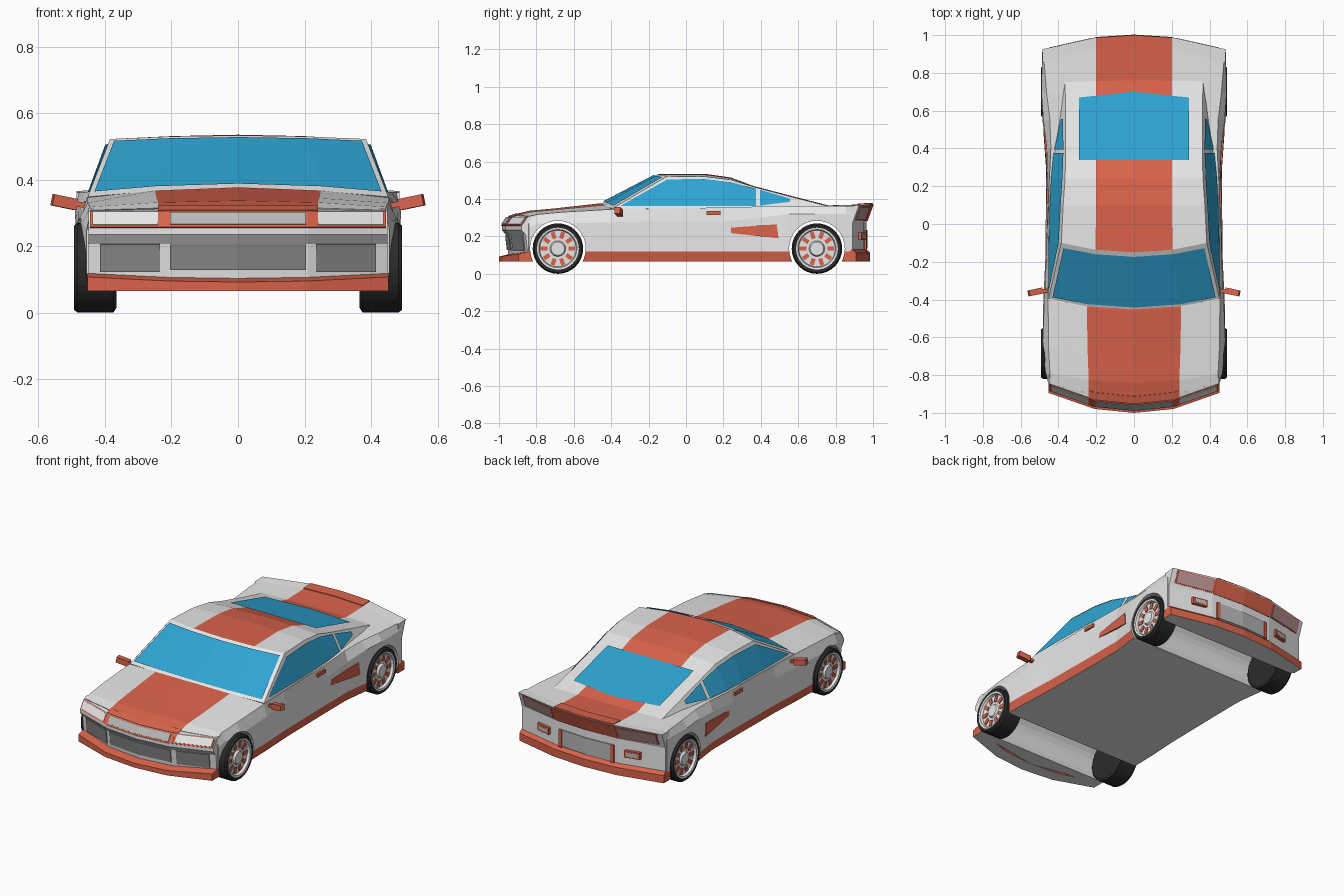
import bpy, bmesh, math
from mathutils import Vector, Matrix

if "Cube" in bpy.data.objects:
    bpy.data.objects.remove(bpy.data.objects["Cube"])


def mat(name, r, g, b):
    m = bpy.data.materials.new(name)
    m.diffuse_color = (r, g, b, 1)
    m.use_nodes = True
    m.node_tree.nodes["Principled BSDF"].inputs["Base Color"].default_value = m.diffuse_color
    return m


PAINT = mat("body_silver", .80, .80, .80)
RED = mat("stripe_red", .70, .125, .07)
GLASS = mat("window_blue", .028, .38, .66)
TYRE = mat("tyre_black", .024, .024, .024)
TRIM = mat("trim_grey", .25, .25, .25)
PANEL = mat("panel_grey", .48, .48, .48)
LAMP = mat("lamp_white", .92, .92, .92)
TAIL = mat("tail_lamp", .50, .30, .29)


def make(name, verts, faces, mats, idx=None):
    me = bpy.data.meshes.new(name)
    me.from_pydata([tuple(v) for v in verts], [], faces)
    for m in mats:
        me.materials.append(m)
    if idx:
        for p, i in zip(me.polygons, idx):
            p.material_index = i
    bm = bmesh.new()
    bm.from_mesh(me)
    bmesh.ops.recalc_face_normals(bm, faces=bm.faces)
    bm.to_mesh(me)
    bm.free()
    ob = bpy.data.objects.new(name, me)
    bpy.context.collection.objects.link(ob)
    return ob


def loft(name, rings, mats, rule=lambda i, j: 0):
    n = len(rings[0])
    verts = [p for r in rings for p in r]
    faces, idx = [], []
    for i in range(len(rings) - 1):
        for j in range(n):
            k = (j + 1) % n
            faces.append((i * n + j, i * n + k, (i + 1) * n + k, (i + 1) * n + j))
            idx.append(rule(i, j))
    faces += [tuple(range(n)), tuple(range(len(verts) - n, len(verts)))]
    return make(name, verts, faces, mats, idx + [0, 0])


def mirrored(half):
    return half + [(-x, y, z) for x, y, z in reversed(half[1:-1])]


def bowed(x, k):
    x = abs(x)
    return k * (.2 * x / .21 if x < .21 else .2 + .8 * (x - .21) / .24)


def sweep(name, prof, x0, x1, bow, m, rise=0):
    """Sweep a y/z profile across x along the V-shaped nose or tail; undersides are painted."""
    xs = [x0] + [x for x in (-.21, 0, .21) if x0 + .001 < x < x1 - .001] + [x1]
    rings = [[(x, y + bowed(x, bow), z + (bowed(x, rise) if z > .07 else 0))
              for y, z in prof] for x in xs]
    n = len(prof)
    return loft(name, rings, [m, PAINT],
                lambda i, j: int(max(prof[j][1], prof[(j + 1) % n][1]) < .07))


def plate(name, a, b, t, x0, x1, bow, m, rise=0):
    dy, dz = b[0] - a[0], b[1] - a[1]
    s = t / math.hypot(dy, dz)
    prof = [a, b, (b[0] + dz * s, b[1] - dy * s), (a[0] + dz * s, a[1] - dy * s)]
    return sweep(name, prof, x0, x1, bow, m, rise)


def box(name, loc, size, m, rot=(0, 0, 0)):
    v = [Vector((x * size[0] / 2, y * size[1] / 2, z * size[2] / 2))
         for x in (-1, 1) for y in (-1, 1) for z in (-1, 1)]
    f = [(0, 1, 3, 2), (4, 5, 7, 6), (0, 1, 5, 4), (2, 3, 7, 6), (0, 2, 6, 4), (1, 3, 7, 5)]
    ob = make(name, v, f, [m])
    ob.location, ob.rotation_euler = loc, rot
    return ob


# lower body: y, bow, top z, stripe x, shoulder x/z, widest x/z, sill x
BODY = [(-.92, .08, .317, .24, .444, .308, .455, .25, .455),
        (-.84, .05, .337, .24, .445, .318, .468, .27, .468),
        (-.70, .04, .350, .245, .452, .33, .485, .27, .485),
        (-.46, .06, .377, .25, .455, .345, .475, .275, .48),
        (-.20, 0, .345, .25, .452, .348, .465, .28, .47),
        (.20, 0, .350, .2, .45, .355, .457, .28, .465),
        (.40, 0, .350, .2, .44, .36, .462, .30, .465),
        (.55, 0, .350, .2, .445, .363, .48, .32, .485),
        (.72, -.03, .365, .2, .462, .362, .49, .32, .49),
        (.945, -.065, .371, .2, .478, .362, .487, .32, .487)]
rings = []
for y, bow, zt, xst, xs, zs, xw, zw, xl in BODY:
    pts = [(0, zt), (xst, zt + (zs - zt) * (xst / xs) ** 2), (xs, zs), (xw, zw),
           (xl, .12), (xl - .01, .065), (0, .065)]
    rings.append(mirrored([(x, y + bow * min(1, (x / .45) ** 2), z) for x, z in pts]))
body = loft("lower_body", rings, [PAINT, RED], lambda i, j: int(min(j, 11 - j) in (0, 4)))

# nose and tail mouldings
F, R = .105, -.067
nose = sweep("front_bumper", [(-.95, .305), (-.985, .255), (-.985, .235), (-.962, .207),
             (-.95, .10), (-.915, .10), (-.915, .315)], -.45, .45, F, PAINT)
lip = sweep("front_lip", [(-1, .065), (-1, .092), (-.955, .103), (-.92, .103), (-.92, .065)],
            -.452, .452, F, RED, .015)
tail = sweep("rear_bumper", [(1, .375), (.965, .28), (.965, .12), (.93, .12), (.93, .370)],
             -.485, .485, R, PAINT, -.008)
tail_lip = sweep("rear_lip", [(.985, .065), (.985, .112), (.965, .13), (.92, .13), (.92, .065)],
                 -.487, .487, R, RED)

# wheel arches cut through
for wy in (-.685, .70):
    bm = bmesh.new()
    bmesh.ops.create_cone(bm, cap_ends=True, segments=32, radius1=.149, radius2=.149, depth=1.3,
                          matrix=Matrix.Translation((0, wy, .135)) @ Matrix.Rotation(math.pi / 2, 4, 'Y'))
    me = bpy.data.meshes.new("arch_cutter")
    bm.to_mesh(me)
    bm.free()
    cutter = bpy.data.objects.new("arch_cutter", me)
    bpy.context.collection.objects.link(cutter)
    cutter.hide_render = True
    for ob in ([body, nose, lip] if wy < 0 else [body, tail, tail_lip]):
        md = ob.modifiers.new("arch", 'BOOLEAN')
        md.operation, md.object, md.solver = 'DIFFERENCE', cutter, 'EXACT'
        bpy.context.view_layer.objects.active = ob
        bpy.ops.object.modifier_apply(modifier=md.name)
    bpy.data.objects.remove(cutter)

# front details: lamp bar, grilles
A, B = (-.952, .302), (-.985, .255)
a2, b2 = (-.955, .298), (-.980, .262)
plate("hood_stripe_tip", (-.912, .319), (-.951, .306), .003, -.24, .24, F, RED)
plate("grille_frame", A, B, .005, -.228, .228, F, RED)
plate("upper_grille", a2, b2, .009, -.205, .205, F, PANEL)
plate("lower_grille", (-.962, .205), (-.953, .128), .005, -.205, .205, F, TRIM)
for s in (1, -1):
    def side(name, a, b, t, x0, x1, bow, m):
        plate(name, a, b, t, min(s * x0, s * x1), max(s * x0, s * x1), bow, m)
    side("headlight_frame", A, B, .004, .228, .445, F, RED)
    side("headlight", (-.954, .299), (-.981, .261), .008, .24, .438, F, LAMP)
    side("side_intake", (-.962, .206), (-.952, .122), .005, .235, .415, F, TRIM)
    # rear lamps, exhausts, plate edges
    side("tail_lamp_frame", (.967, .287), (.996, .365), .004, .21, .455, R, RED)
    side("tail_lamp", (.969, .292), (.994, .360), .008, .225, .448, R, TAIL)
    side("exhaust", (.965, .18), (.965, .222), .018, .255, .345, R, RED)
    side("exhaust_opening", (.983, .189), (.983, .213), .002, .267, .333, R, PANEL)
    side("rear_plate_edge", (.965, .13), (.965, .235), .012, .165, .185, R, RED)
plate("tail_panel", (.967, .285), (.998, .370), .005, -.21, .21, R, RED)
plate("tail_stripe_tip", (1, .375), (.93, .372), .004, -.2, .2, R, RED)
plate("rear_plate", (.965, .135), (.965, .235), .006, -.165, .165, R, PANEL)

# cabin: y, bow, top z, stripe x, roof edge x/z, base x/z
CABIN = [(-.455, .06, .374, .25, .452, .348, .455, .338),
         (-.15, .05, .533, .205, .385, .522, .45, .345),
         (.10, 0, .535, .2, .375, .520, .445, .345),
         (.24, 0, .515, .2, .365, .503, .44, .345),
         (.36, 0, .470, .2, .362, .466, .43, .345),
         (.57, 0, .415, .2, .362, .41, .40, .345),
         (.76, 0, .366, .2, .365, .362, .375, .345)]


def roof(st, x):
    q = (x / st[4]) ** 2
    return Vector((x, st[0] + st[1] * q, st[2] + (st[5] - st[2]) * q))


rings = [mirrored([tuple(roof(c, 0)), tuple(roof(c, c[3])), tuple(roof(c, c[4])),
                   (c[6], c[0] + c[1], c[7]), (0, c[0] + c[1], c[7] - .01)]) for c in CABIN]
loft("cabin", rings, [PAINT, RED], lambda i, j: int(i > 0 and j in (0, 7)))


def side_x(y, z):
    y = max(y, -.0999)
    for c, d in zip(CABIN[1:], CABIN[2:]):
        y0, y1 = c[0] + c[1], d[0] + d[1]
        if y0 <= y <= y1:
            t = (y - y0) / (y1 - y0)
            xr, zr, xb, zb = [c[k] + (d[k] - c[k]) * t for k in (4, 5, 6, 7)]
            return xb + (xr - xb) * (z - zb) / (zr - zb)


def window(name, cols, s):
    v = [(s * (side_x(y, z) + .008), y, z) for y, lo, hi in cols for z in (lo, hi)]
    make(name, v, [(2 * i, 2 * i + 2, 2 * i + 3, 2 * i + 1) for i in range(len(cols) - 1)], [GLASS])


# glass
v = []
for t, xs in ((.05, (.43, .245)), (.93, (.372, .208))):
    for x in (-xs[0], -xs[1], 0, xs[1], xs[0]):
        f = x / xs[0]
        g = f if abs(f) in (0, 1) else None
        p0 = roof(CABIN[0], g * .435 if g is not None else math.copysign(.25, x))
        p1 = roof(CABIN[1], g * .368 if g is not None else math.copysign(.205, x))
        v.append(p0.lerp(p1, t) + Vector((0, -.003, .006)))
make("windshield", v, [(i, i + 1, i + 6, i + 5) for i in range(4)], [GLASS])
make("rear_window", [(-.29, .34, .482), (.29, .34, .482), (.29, .67, .393), (0, .70, .386),
                     (-.29, .67, .393)], [(0, 1, 2, 3, 4)], [GLASS])

for s in (1, -1):
    window("door_window", [(-.345, .363, .367), (-.10, .363, .505), (.10, .363, .507),
                           (.24, .363, .490), (.375, .363, .455)], s)
    window("quarter_window", [(.395, .365, .450), (.555, .385, .403)], s)
    # mirrors, door handles, side scoops
    box("mirror", (s * .522, -.36, .332), (.075, .032, .034), RED, (0, s * -.2, s * -.2))
    box("mirror_stem", (s * .475, -.355, .325), (.06, .02, .016), RED, (0, s * -.2, 0))
    box("door_handle", (s * .452, .148, .325), (.022, .075, .02), RED)
    P = [(.460, .24, .247), (.478, .485, .265), (.480, .495, .19), (.462, .24, .218)]
    loft("side_scoop", [[(s * x, y, z) for x, y, z in P],
                        [(s * (x - .02), y, z) for x, y, z in P]], [RED])


# wheels
def lathe(name, prof, s, wy, m, n=32):
    rings = [[(s * x, wy + r * math.cos(k * math.tau / n), .135 + r * math.sin(k * math.tau / n))
              for k in range(n)] for x, r in prof]
    return loft(name, rings, [m])


for s in (1, -1):
    for wy in (-.685, .70):
        lathe("tyre", [(.365, .12), (.375, .135), (.482, .135), (.493, .127),
                       (.49, .112), (.468, .108)], s, wy, TYRE)
        lathe("rim", [(.46, .112), (.492, .112), (.490, .102), (.474, .097), (.474, .042),
                      (.486, .036), (.486, .005)], s, wy, PAINT)
        for k in range(10):
            a = k * math.tau / 10
            box("spoke", (s * .475, wy + .074 * math.cos(a), .135 + .074 * math.sin(a)),
                (.008, .036, .022), RED, (a, 0, 0))
